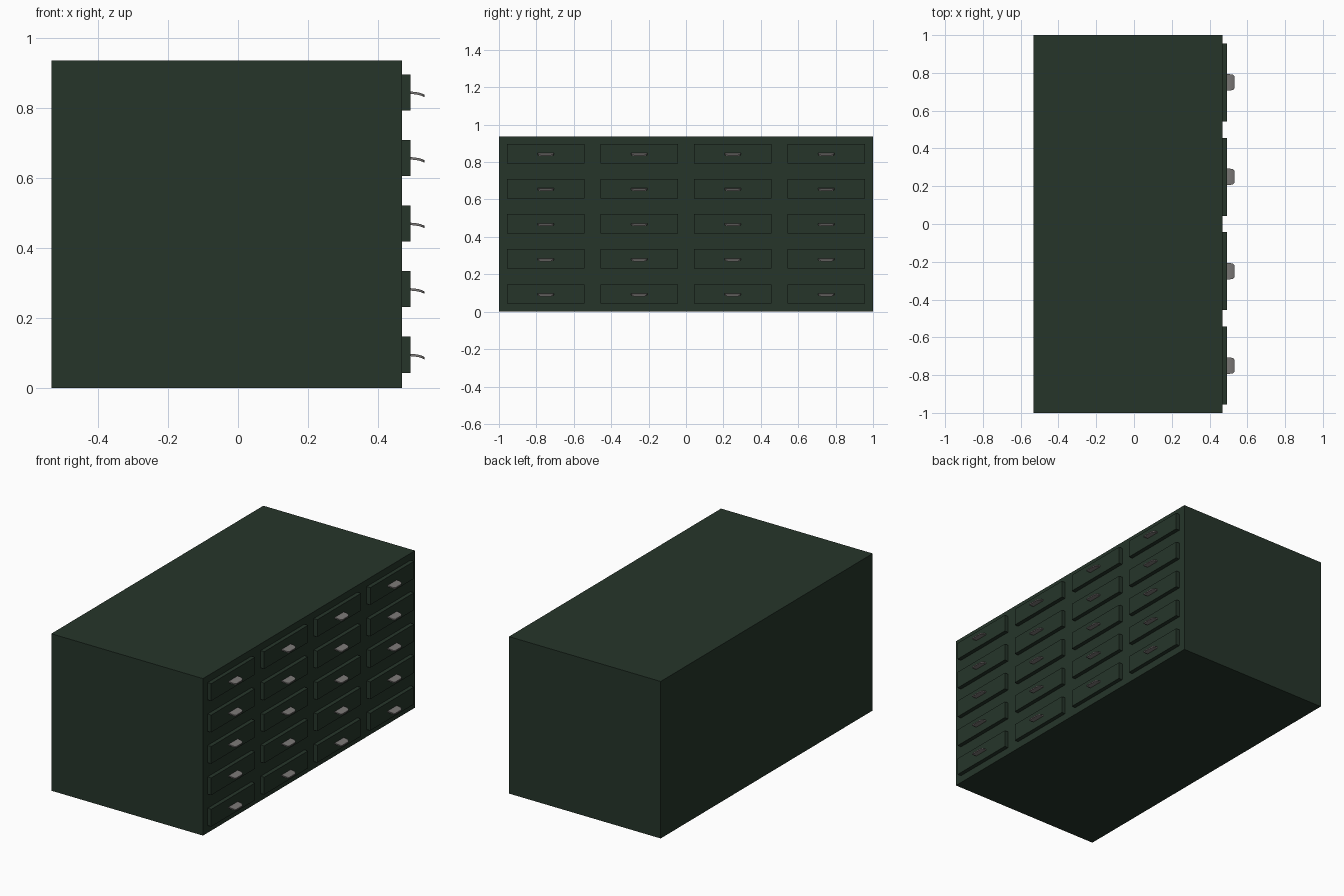
import bpy, bmesh

if "Cube" in bpy.data.objects:
    bpy.data.objects.remove(bpy.data.objects["Cube"])

def material(name, color):
    m = bpy.data.materials.new(name)
    m.diffuse_color = (*color, 1)
    m.use_nodes = True
    m.node_tree.nodes["Principled BSDF"].inputs["Base Color"].default_value = m.diffuse_color
    return m

GREEN = material("dark_green_paint", (0.019, 0.036, 0.023))
METAL = material("grey_metal", (0.2, 0.19, 0.185))

def add_object(name, mesh, mat, loc=(0, 0, 0)):
    ob = bpy.data.objects.new(name, mesh)
    ob.location = loc
    if not mesh.materials:
        mesh.materials.append(mat)
    bpy.context.collection.objects.link(ob)
    return ob

def box_mesh(name, sx, sy, sz):
    bm = bmesh.new()
    bmesh.ops.create_cube(bm, size=1)
    bmesh.ops.scale(bm, vec=(sx, sy, sz), verts=bm.verts)
    me = bpy.data.meshes.new(name)
    bm.to_mesh(me)
    bm.free()
    return me

def pull_mesh(name):
    # Drooping lip: rows of (x outward, half width, top z), given a thickness
    rows = [(-0.002, 0.043, 0.003), (0.012, 0.043, 0.002), (0.024, 0.042, 0.000),
            (0.031, 0.040, -0.002), (0.036, 0.036, -0.004), (0.040, 0.028, -0.006)]
    thick = 0.007
    bm = bmesh.new()
    rings = []
    for x, w, z in rows:
        rings.append([bm.verts.new((x, y, h)) for y, h in
                      ((-w, z), (w, z), (w, z - thick), (-w, z - thick))])
    for a, b in zip(rings, rings[1:]):
        for i in range(4):
            j = (i + 1) % 4
            bm.faces.new((a[i], a[j], b[j], b[i]))
    bm.faces.new(rings[0])
    bm.faces.new(rings[-1])
    bmesh.ops.recalc_face_normals(bm, faces=bm.faces)
    me = bpy.data.meshes.new(name)
    bm.to_mesh(me)
    bm.free()
    return me

# Cabinet body
LEFT, FACE, HEIGHT = -0.533, 0.469, 0.937
add_object("cabinet_body", box_mesh("cabinet_body", FACE - LEFT, 2, HEIGHT), GREEN,
           ((LEFT + FACE) / 2, 0, HEIGHT / 2))

# Drawer fronts and pulls, 4 columns by 5 rows on the right face
DEPTH = 0.024
front = box_mesh("drawer_front", DEPTH + 0.01, 0.413, 0.103)
pull = pull_mesh("drawer_pull")
for row in range(5):
    z = 0.095 + row * 0.1875
    for col in range(4):
        y = -0.75 + col * 0.5
        tag = f"{row + 1}_{col + 1}"
        add_object("drawer_front_" + tag, front, GREEN, (FACE + DEPTH / 2 - 0.005, y, z))
        add_object("drawer_pull_" + tag, pull, METAL, (FACE + DEPTH, y, z))
